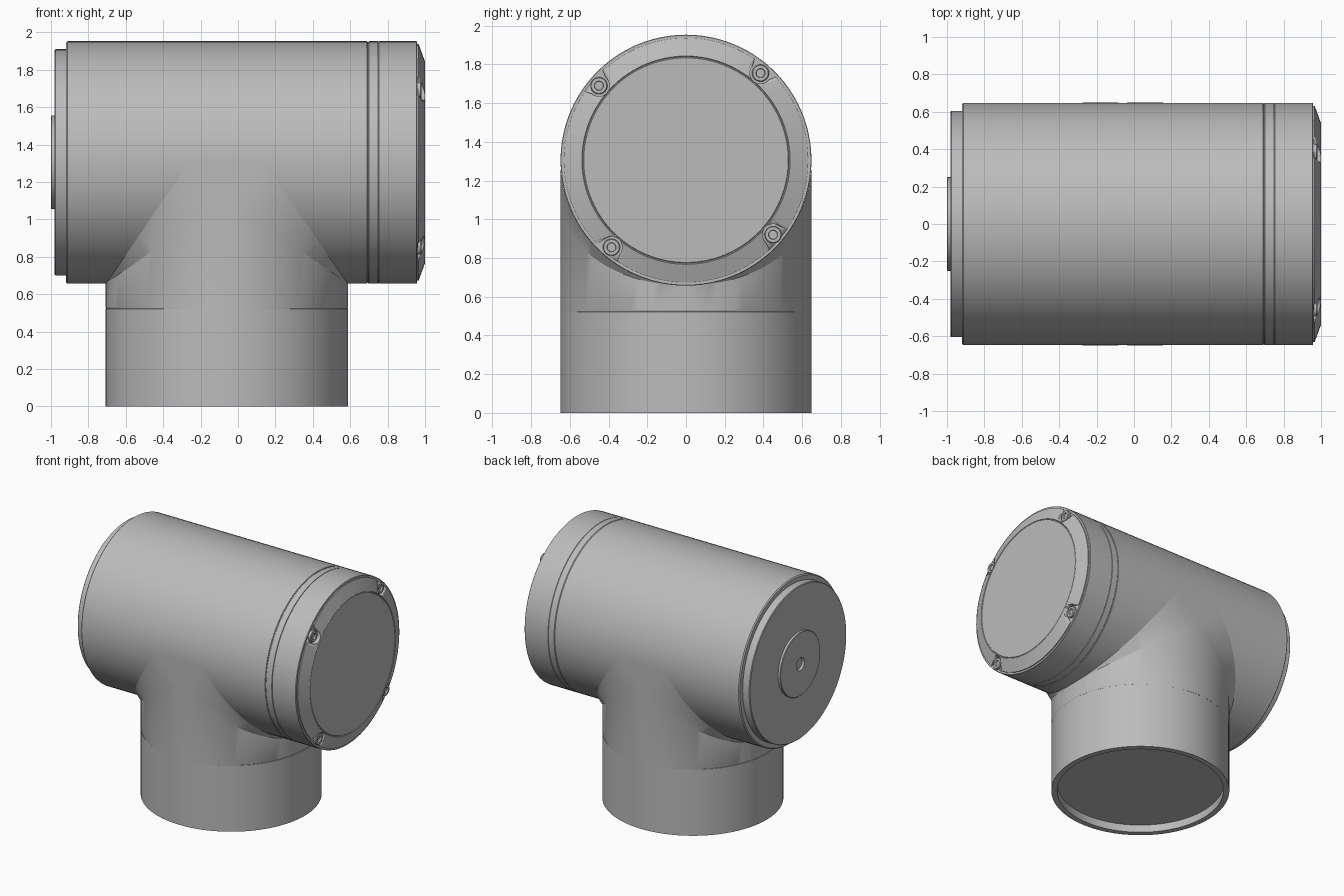
import bpy, bmesh
from math import sin, cos, pi, radians, atan2
from mathutils import Matrix, Vector

cube = bpy.data.objects.get("Cube")
if cube:
    bpy.data.objects.remove(cube, do_unlink=True)

R = 0.648            # shared tube radius
AXIS_Z = 1.305       # height of the horizontal tube's axis
STEM_X = -0.06       # centre of the vertical tube
SEG = 96

grey = bpy.data.materials.new("satin grey")
grey.use_nodes = True
COLOUR = (0.5, 0.5, 0.5, 1)
grey.diffuse_color = COLOUR
grey.node_tree.nodes["Principled BSDF"].inputs["Base Color"].default_value = COLOUR

ALONG_X = Matrix.Translation((0, 0, AXIS_Z)) @ Matrix.Rotation(pi / 2, 4, 'Y')
UPRIGHT = Matrix.Translation((STEM_X, 0, 0))


def finish(name, bm, matrix=Matrix()):
    """Turn a bmesh into a smooth-shaded object with sharp edges kept."""
    bmesh.ops.remove_doubles(bm, verts=bm.verts, dist=1e-5)
    bmesh.ops.recalc_face_normals(bm, faces=bm.faces)
    mesh = bpy.data.meshes.new(name)
    bm.transform(matrix)
    bm.to_mesh(mesh)
    bm.free()
    mesh.materials.append(grey)
    obj = bpy.data.objects.new(name, mesh)
    bpy.context.collection.objects.link(obj)
    bpy.ops.object.select_all(action='DESELECT')
    obj.select_set(True)
    bpy.context.view_layer.objects.active = obj
    bpy.ops.object.shade_smooth_by_angle(angle=radians(25))
    return obj


def lathe(name, profile, matrix, seg=SEG):
    """Revolve (radius, height) points about z, then place the result."""
    bm = bmesh.new()
    verts = [bm.verts.new((r, 0, h)) for r, h in profile]
    edges = [bm.edges.new(pair) for pair in zip(verts, verts[1:])]
    bmesh.ops.spin(bm, geom=verts + edges, axis=(0, 0, 1), cent=(0, 0, 0),
                   angle=2 * pi, steps=seg, use_merge=True)
    return finish(name, bm, matrix)


# Horizontal housing with its stepped back plate and shaft boss
lathe("main_housing", [(0, -0.9), (0.63, -0.92), (0.64, -0.92), (R, -0.912),
                       (R, 0.69), (0.643, 0.692), (0.643, 0.698), (0, 0.698)], ALONG_X)
lathe("back_plate", [(0, -0.91), (0.605, -0.91), (0.605, -0.975),
                     (0.6, -0.98), (0, -0.98)], ALONG_X)
lathe("shaft_boss", [(0, -0.975), (0.25, -0.975), (0.25, -0.997), (0.247, -1.0),
                     (0.05, -1.0), (0.04, -0.985), (0, -0.985)], ALONG_X)

# Seal ring and end cap
lathe("seal_ring", [(0, 0.695), (0.643, 0.695), (R, 0.7), (R, 0.748),
                    (0.643, 0.75), (0, 0.75)], ALONG_X)
lathe("end_cap", [(0, 0.745), (0.643, 0.749), (R, 0.753), (R, 0.955),
                  (0.645, 0.958), (0, 0.958)], ALONG_X)
cover = lathe("end_cover", [(0, 0.95), (0.632, 0.95), (0.632, 0.966), (0.538, 1.0),
                            (0.535, 0.996), (0.531, 0.996), (0.528, 1.0), (0, 1.0)], ALONG_X)


# Screw pockets: flared cut outlines pushed through the cover
def pocket_cutter(matrix):
    bm = bmesh.new()
    outline = [(0.055 * cos(t), 0.055 * sin(t))
               for t in (pi / 2 + pi * i / 12 for i in range(13))]
    outline += [(0.1, -0.1), (0.1, 0.1)]
    face = bm.faces.new([bm.verts.new((x, y, 0.962)) for x, y in outline])
    top = bmesh.ops.extrude_face_region(bm, geom=[face])["geom"]
    bmesh.ops.translate(bm, vec=(0, 0, 0.1),
                        verts=[v for v in top if isinstance(v, bmesh.types.BMVert)])
    return finish("pocket_cutter", bm, matrix)


first_angle = atan2(0.385, 0.45)
cutters = []
for i in range(4):
    spot = (Matrix.Translation((0, 0, AXIS_Z)) @ Matrix.Rotation(-first_angle - i * pi / 2, 4, 'X')
            @ Matrix.Rotation(pi / 2, 4, 'Y') @ Matrix.Translation((0.592, 0, 0)))
    cutters.append(pocket_cutter(spot))
    lathe(f"cover_screw_{i + 1}", [(0, 0.955), (0.044, 0.955), (0.044, 0.976), (0.04, 0.98),
                                   (0.024, 0.98), (0.022, 0.968), (0, 0.968)], spot, 24)

for cutter in cutters:
    cut = cover.modifiers.new("pocket", 'BOOLEAN')
    cut.object = cutter
    cut.solver = 'EXACT'
    cutter.hide_render = True
bpy.context.view_layer.update()
cut_mesh = bpy.data.meshes.new_from_object(
    cover.evaluated_get(bpy.context.evaluated_depsgraph_get()))
cover.modifiers.clear()
cover.data = cut_mesh
for cutter in cutters:
    bpy.data.objects.remove(cutter, do_unlink=True)

# Vertical mounting flange, open underneath with a recessed floor
lathe("mounting_flange", [(0, 0.06), (0.605, 0.06), (0.605, 0), (R, 0), (R, 0.522),
                          (0.643, 0.526), (0, 0.526)], UPRIGHT)

# Neck: a tube whose top flares lengthwise to meet the housing
bm = bmesh.new()
rings = []
quarter = [pi / 2 * i / 24 for i in range(25)]
for start, side in ((-pi / 2, 1), (0, 1), (pi / 2, -1), (pi, -1)):
    for t in quarter:
        a = start + t
        c = abs(cos(a))
        y = 0.649 * sin(a)
        x = side * R * c
        top = AXIS_Z - R * c
        heights = [(x * 0.993, 0.522), (x, 0.53), (x, top - 0.2 * (1 - c)),
                   (side * (0.2 + 0.448 * c), top + 0.004 * c)]
        rings.append([bm.verts.new((px, y, z)) for px, z in heights])
for left, right in zip(rings, rings[1:] + rings[:1]):
    for k in range(3):
        quad = [left[k], right[k], right[k + 1], left[k + 1]]
        bm.faces.new(quad)
bmesh.ops.remove_doubles(bm, verts=bm.verts, dist=1e-5)
bmesh.ops.dissolve_degenerate(bm, edges=bm.edges, dist=1e-5)
finish("neck", bm, UPRIGHT)
